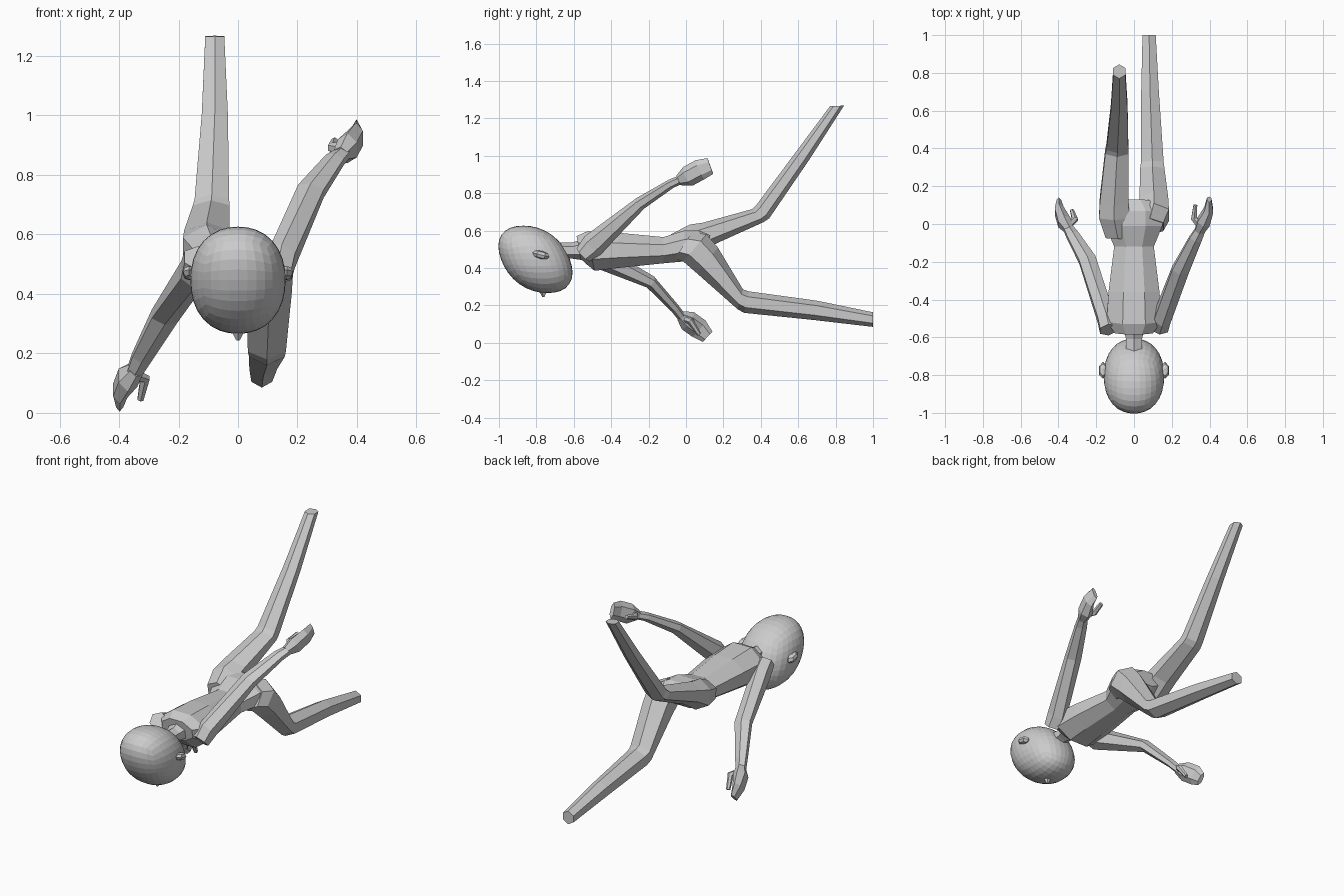
import bpy, bmesh, math
from mathutils import Vector, Matrix


def finish(name, bm):
    bmesh.ops.recalc_face_normals(bm, faces=bm.faces)
    me = bpy.data.meshes.new(name)
    bm.to_mesh(me)
    bm.free()
    ob = bpy.data.objects.new(name, me)
    bpy.context.collection.objects.link(ob)
    return ob


def loft(name, rings, n=6):
    """Skin rings given as (centre, half-side vector, half-height vector)."""
    bm = bmesh.new()
    angles = [math.pi * (2 * k + 1) / n for k in range(n)]
    cs = max(math.cos(a) for a in angles)
    sn = max(math.sin(a) for a in angles)
    loops = [[bm.verts.new(c + s * (math.cos(a) / cs) + v * (math.sin(a) / sn))
              for a in angles] for c, s, v in rings]
    for p, q in zip(loops, loops[1:]):
        for k in range(n):
            bm.faces.new((p[k], p[(k + 1) % n], q[(k + 1) % n], q[k]))
    bm.faces.new(loops[0])
    bm.faces.new(loops[-1])
    return finish(name, bm)


def profile(name, rows, n=6):
    """Rows: x centre, half width, upper (y, z), lower (y, z)."""
    rings = []
    for x, w, a, b in rows:
        a, b = Vector((x, *a)), Vector((x, *b))
        rings.append(((a + b) / 2, Vector((w, 0, 0)), (a - b) / 2))
    return loft(name, rings, n)


def limb(name, rows, n=6):
    """Rows: centre, half width across x, half thickness."""
    pts = [Vector(r[0]) for r in rows]
    rings = []
    for i, (c, w, h) in enumerate(rows):
        t = (pts[min(i + 1, len(pts) - 1)] - pts[max(i - 1, 0)]).normalized()
        s = Vector((1, 0, 0))
        s = (s - t * s.dot(t)).normalized()
        rings.append((pts[i], s * w, s.cross(t) * h))
    return loft(name, rings, n)


# Head: rounded cube, leaning so the chin points towards the chest
bm = bmesh.new()
bmesh.ops.create_cube(bm, size=2)
bmesh.ops.subdivide_edges(bm, edges=bm.edges[:], cuts=7, use_grid_fill=True)
for v in bm.verts:
    d = Vector([math.tan(c * math.pi / 4) for c in v.co])
    d /= sum(abs(c) ** 2.2 for c in d) ** (1 / 2.2)
    v.co = (d.x * 0.16, -0.805 + d.y * 0.184 - d.z * 0.065, 0.446 + d.z * 0.18)
finish("head", bm)

# Ears
for side, label in ((1, "left"), (-1, "right")):
    bm = bmesh.new()
    bmesh.ops.create_uvsphere(bm, u_segments=6, v_segments=4, radius=1)
    bmesh.ops.transform(bm, verts=bm.verts, matrix=(
        Matrix.Translation((side * 0.164, -0.775, 0.47))
        @ Matrix.Rotation(-0.25, 4, 'X') @ Matrix.Diagonal((0.024, 0.047, 0.022, 1))))
    finish(label + "_ear", bm)

# Nose
bm = bmesh.new()
bmesh.ops.create_cone(bm, cap_ends=True, segments=5, radius1=0.028, radius2=0.006, depth=0.04)
bmesh.ops.transform(bm, verts=bm.verts, matrix=(
    Matrix.Translation((0, -0.762, 0.264)) @ Matrix.Rotation(math.pi, 4, 'X')))
finish("nose", bm)

# Neck
profile("neck", [
    (0, 0.042, (-0.70, 0.535), (-0.70, 0.45)),
    (0, 0.042, (-0.61, 0.535), (-0.61, 0.45)),
    (0, 0.06, (-0.54, 0.56), (-0.54, 0.44))])

# Torso and pelvis
profile("torso", [
    (0, 0.10, (-0.585, 0.57), (-0.565, 0.45)),
    (0, 0.145, (-0.53, 0.595), (-0.49, 0.385)),
    (0, 0.135, (-0.36, 0.588), (-0.36, 0.40)),
    (0, 0.105, (-0.12, 0.565), (-0.12, 0.425)),
    (0, 0.15, (-0.01, 0.60), (-0.01, 0.435)),
    (0, 0.15, (0.07, 0.60), (0.06, 0.46)),
    (0, 0.08, (0.13, 0.575), (0.12, 0.50))], n=8)

# Legs: raised one and lowered one
profile("raised_leg", [
    (-0.085, 0.065, (-0.08, 0.58), (-0.06, 0.46)),
    (-0.105, 0.08, (0.02, 0.632), (0.06, 0.46)),
    (-0.105, 0.076, (0.09, 0.642), (0.16, 0.53)),
    (-0.09, 0.062, (0.355, 0.715), (0.415, 0.645)),
    (-0.088, 0.058, (0.375, 0.735), (0.445, 0.665)),
    (-0.078, 0.044, (0.58, 1.01), (0.66, 0.98)),
    (-0.078, 0.032, (0.77, 1.265), (0.845, 1.268))])
profile("lowered_leg", [
    (0.085, 0.07, (0.03, 0.59), (-0.06, 0.45)),
    (0.105, 0.08, (0.11, 0.58), (-0.015, 0.435)),
    (0.105, 0.076, (0.17, 0.51), (0.06, 0.37)),
    (0.097, 0.064, (0.305, 0.285), (0.275, 0.18)),
    (0.097, 0.06, (0.335, 0.275), (0.31, 0.16)),
    (0.085, 0.047, (0.70, 0.225), (0.68, 0.122)),
    (0.08, 0.035, (1.0, 0.163), (1.0, 0.085))])

# Arms
limb("raised_arm", [
    ((0.135, -0.55, 0.47), 0.045, 0.05),
    ((0.148, -0.50, 0.52), 0.045, 0.065),
    ((0.245, -0.245, 0.745), 0.045, 0.035),
    ((0.325, -0.08, 0.85), 0.033, 0.025),
    ((0.352, -0.03, 0.872), 0.026, 0.024)])
limb("lowered_arm", [
    ((-0.135, -0.56, 0.52), 0.045, 0.05),
    ((-0.148, -0.50, 0.475), 0.045, 0.065),
    ((-0.247, -0.19, 0.325), 0.045, 0.035),
    ((-0.325, -0.06, 0.185), 0.033, 0.025),
    ((-0.347, -0.025, 0.14), 0.026, 0.024)])

# Hands: flat mitten shapes with a thumb on the inner side
limb("raised_hand", [
    ((0.345, -0.04, 0.868), 0.024, 0.028),
    ((0.368, 0.01, 0.89), 0.034, 0.056),
    ((0.396, 0.075, 0.925), 0.024, 0.056),
    ((0.398, 0.13, 0.945), 0.012, 0.045)])
limb("raised_thumb", [
    ((0.352, -0.01, 0.885), 0.018, 0.022),
    ((0.318, 0.03, 0.892), 0.016, 0.018),
    ((0.325, 0.10, 0.915), 0.01, 0.012)])
limb("lowered_hand", [
    ((-0.342, -0.03, 0.145), 0.024, 0.028),
    ((-0.37, 0.01, 0.118), 0.034, 0.056),
    ((-0.396, 0.07, 0.075), 0.024, 0.056),
    ((-0.398, 0.115, 0.032), 0.012, 0.038)])
limb("lowered_thumb", [
    ((-0.352, -0.01, 0.13), 0.018, 0.022),
    ((-0.313, 0.025, 0.115), 0.016, 0.018),
    ((-0.328, 0.07, 0.045), 0.01, 0.012)])
